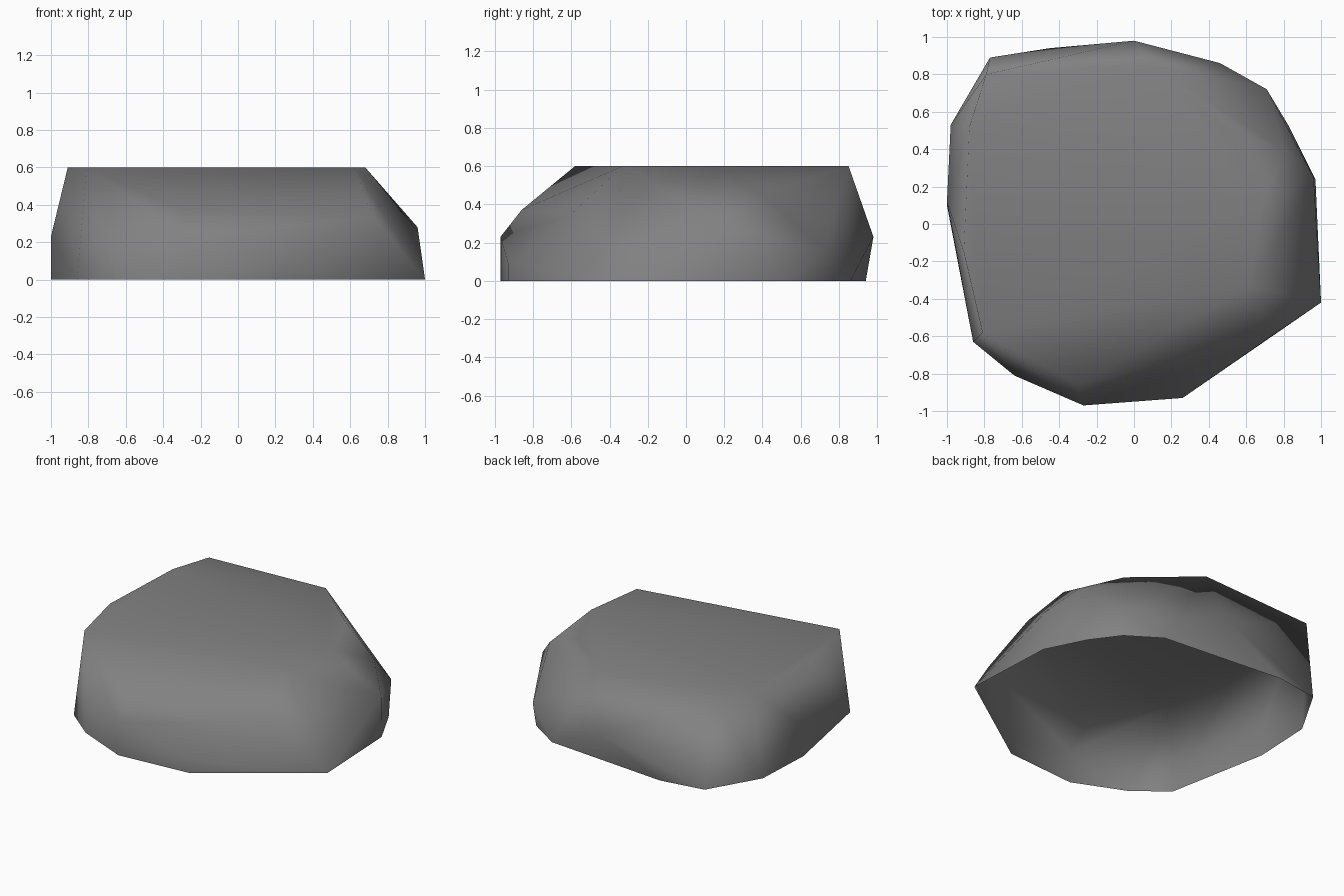
import bpy
import bmesh

# Remove the default cube
default_cube = bpy.data.objects.get("Cube")
if default_cube:
    bpy.data.objects.remove(default_cube, do_unlink=True)


def make_material(name, colour):
    """Create a plain matte material with matching viewport colour."""
    material = bpy.data.materials.new(name)
    material.use_nodes = True
    material.diffuse_color = colour
    shader = material.node_tree.nodes["Principled BSDF"]
    shader.inputs["Base Color"].default_value = colour
    shader.inputs["Roughness"].default_value = 0.9
    return material


def build_shell(name, rings, loose_points, material):
    """Wrap the rings in a faceted skin and leave the underside open."""
    mesh = bmesh.new()
    for height, outline in rings:
        for x, y in outline:
            mesh.verts.new((x, y, height))
    for point in loose_points:
        mesh.verts.new(point)

    # Stretch a tight skin over the points and drop the buried ones
    bmesh.ops.convex_hull(mesh, input=list(mesh.verts))
    buried = [vert for vert in mesh.verts if not vert.link_faces]
    bmesh.ops.delete(mesh, geom=buried, context='VERTS')
    bmesh.ops.recalc_face_normals(mesh, faces=list(mesh.faces))

    # Open the underside
    underside = [face for face in mesh.faces
                 if all(vert.co.z < 0.001 for vert in face.verts)]
    bmesh.ops.delete(mesh, geom=underside, context='FACES')

    # Join the level top into one facet
    bmesh.ops.dissolve_limit(mesh, angle_limit=0.01,
                             verts=list(mesh.verts), edges=list(mesh.edges))
    for face in mesh.faces:
        face.smooth = True

    data = bpy.data.meshes.new(name)
    mesh.to_mesh(data)
    mesh.free()
    data.materials.append(material)
    shell = bpy.data.objects.new(name, data)
    bpy.context.collection.objects.link(shell)

    # Let the broad facets dominate the soft shading
    shading = shell.modifiers.new("broad facet shading", 'WEIGHTED_NORMAL')
    shading.mode = 'FACE_AREA'
    return shell


# Ground rim, widest belt and flat top of the boulder
ground_rim = [(1, -.42), (.26, -.93), (-.27, -.97), (-.64, -.81),
              (-.86, -.63), (-1, .1), (-.98, .53), (-.77, .89),
              (-.45, .94), (.46, .86), (.69, .71), (.83, .52), (.97, .24)]
belt = [(0, .98), (-1, .12), (-.27, -.97)]
flat_top = [(-.81, -.58), (.62, -.33), (.68, .1), (.5, .5),
            (.1, .85), (-.79, .8), (-.88, .52), (-.91, -.15)]

# Chipped corners between the belt and the top
chips = [(.96, .25, .28), (.8, .4, .45), (.71, .72, .16),
         (.72, -.61, .34), (-.3, -.86, .37), (.26, -.93, .09)]

stone_grey = make_material("stone grey", (.22, .22, .22, 1))
build_shell("boulder",
            [(0, ground_rim), (.23, belt), (.6, flat_top)],
            chips, stone_grey)
